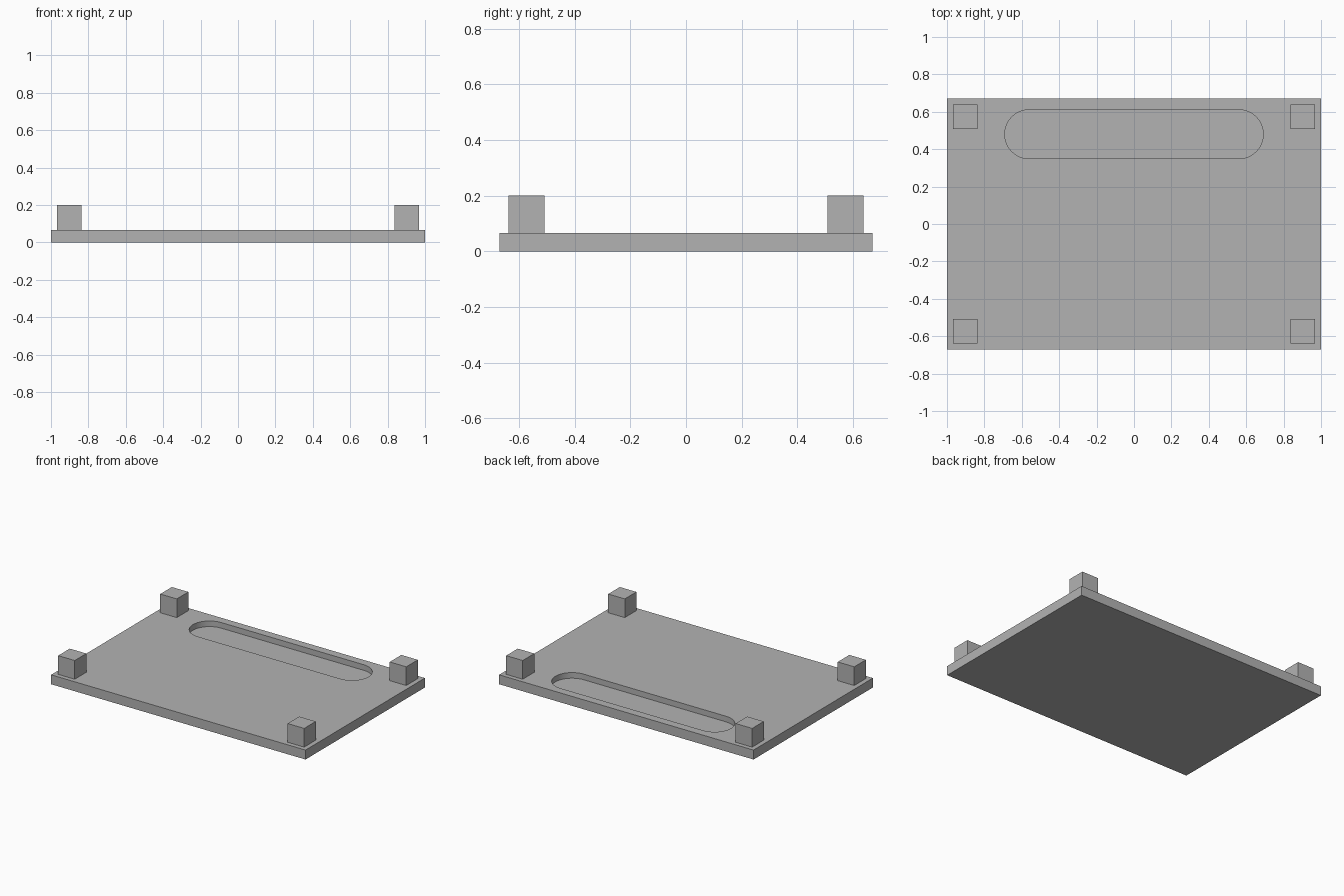
import bpy
import bmesh
import math

old = bpy.data.objects.get("Cube")
if old:
    bpy.data.objects.remove(old, do_unlink=True)

# Single grey material
GREY = (0.45, 0.45, 0.45, 1.0)
grey = bpy.data.materials.new("plain_grey")
grey.use_nodes = True
grey.diffuse_color = GREY
grey.node_tree.nodes["Principled BSDF"].inputs["Base Color"].default_value = GREY

PLATE_X, PLATE_Y, PLATE_Z = 2.0, 1.34, 0.067
POST, POST_TOP = 0.13, 0.2
POST_X, POST_Y = 0.902, 0.573
SLOT_Y, SLOT_RADIUS, SLOT_HALF = 0.48, 0.131, 0.56
SLOT_FLOOR = 0.027


def finish(bm, name):
    bmesh.ops.recalc_face_normals(bm, faces=bm.faces)
    mesh = bpy.data.meshes.new(name)
    bm.to_mesh(mesh)
    bm.free()
    mesh.materials.append(grey)
    obj = bpy.data.objects.new(name, mesh)
    bpy.context.collection.objects.link(obj)
    return obj


def prism(name, outline, z0, z1):
    """Extrude a flat outline from z0 up to z1."""
    bm = bmesh.new()
    base = bm.faces.new([bm.verts.new((x, y, z0)) for x, y in outline])
    top = bmesh.ops.extrude_face_region(bm, geom=[base])["geom"]
    verts = [v for v in top if isinstance(v, bmesh.types.BMVert)]
    bmesh.ops.translate(bm, verts=verts, vec=(0, 0, z1 - z0))
    return finish(bm, name)


def rectangle(cx, cy, w, d):
    return [(cx + sx * w / 2, cy + sy * d / 2)
            for sx, sy in ((-1, -1), (1, -1), (1, 1), (-1, 1))]


def stadium(cy, half, radius, steps=24):
    points = []
    for side, start in ((1, -math.pi / 2), (-1, math.pi / 2)):
        for i in range(steps + 1):
            a = start + math.pi * i / steps
            points.append((side * half + radius * math.cos(a),
                           cy + radius * math.sin(a)))
    return points


# Base plate with a rounded pocket near the back edge
plate = prism("base_plate", rectangle(0, 0, PLATE_X, PLATE_Y), 0, PLATE_Z)
cutter = prism("slot_cutter", stadium(SLOT_Y, SLOT_HALF, SLOT_RADIUS),
               SLOT_FLOOR, PLATE_Z + 0.1)
cutter.hide_render = True
cut = plate.modifiers.new("slot", "BOOLEAN")
cut.operation = "DIFFERENCE"
cut.solver = "EXACT"
cut.object = cutter
bpy.ops.object.select_all(action="DESELECT")
plate.select_set(True)
bpy.context.view_layer.objects.active = plate
bpy.ops.object.modifier_apply(modifier=cut.name)
bpy.data.objects.remove(cutter, do_unlink=True)
bpy.ops.object.shade_smooth_by_angle(angle=math.radians(30))

# Corner posts
for side, sx in (("left", 1), ("right", -1)):
    for end, sy in (("front", -1), ("back", 1)):
        prism(f"{end}_{side}_post",
              rectangle(sx * POST_X, sy * POST_Y, POST, POST),
              PLATE_Z, POST_TOP)
